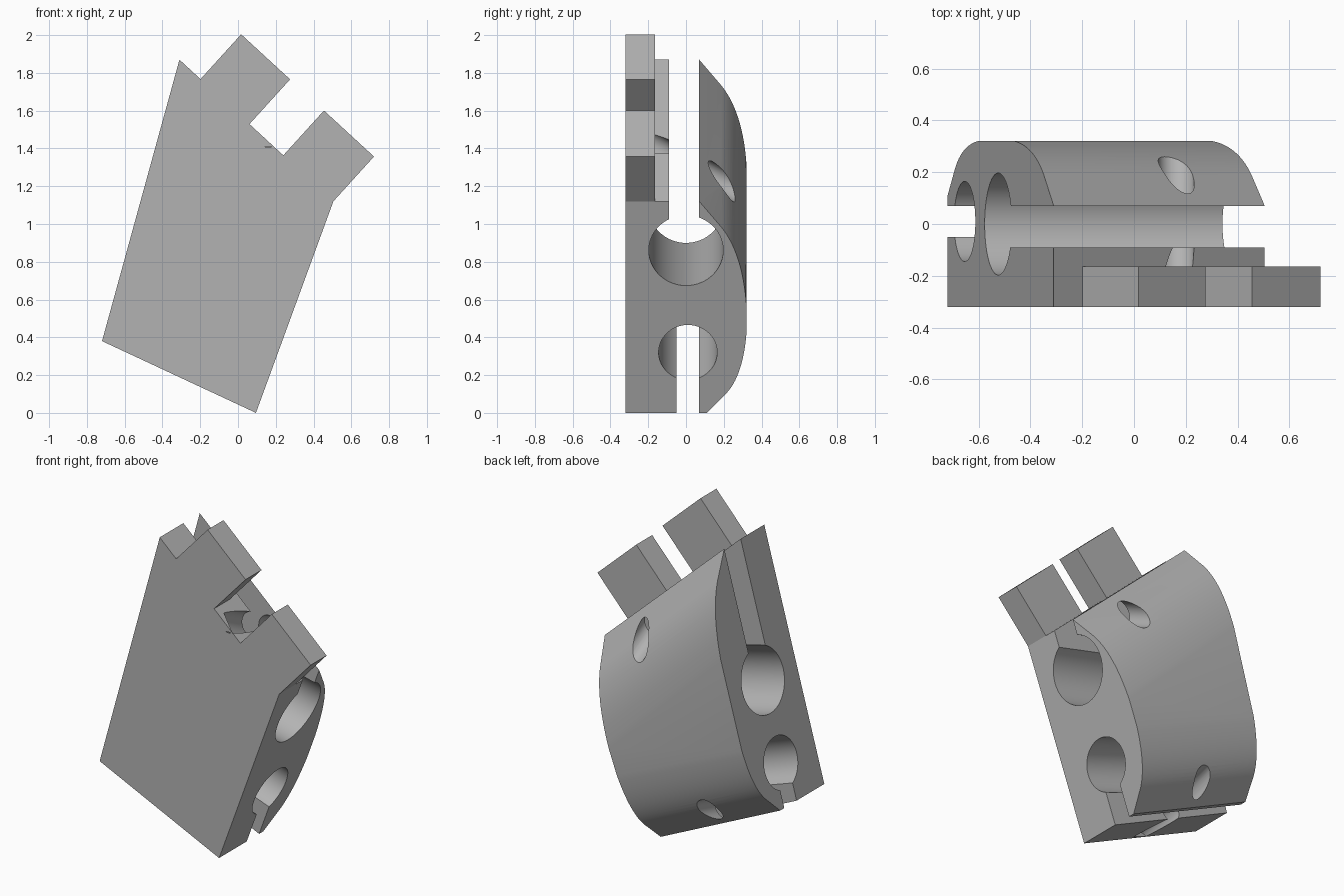
import bpy, bmesh, math
from mathutils import Vector

cube = bpy.data.objects.get("Cube")
if cube:
    bpy.data.objects.remove(cube, do_unlink=True)

grey = bpy.data.materials.new("plain_grey")
grey.use_nodes = True
grey.diffuse_color = (0.45, 0.45, 0.45, 1)
grey.node_tree.nodes["Principled BSDF"].inputs["Base Color"].default_value = grey.diffuse_color


def loft(name, loop_a, loop_b):
    """Closed solid between two matching loops of points."""
    bm = bmesh.new()
    a = [bm.verts.new(p) for p in loop_a]
    b = [bm.verts.new(p) for p in loop_b]
    bm.faces.new(a)
    bm.faces.new(b)
    for i in range(len(a)):
        j = (i + 1) % len(a)
        bm.faces.new((a[i], a[j], b[j], b[i]))
    bmesh.ops.recalc_face_normals(bm, faces=bm.faces)
    mesh = bpy.data.meshes.new(name)
    bm.to_mesh(mesh)
    bm.free()
    mesh.materials.append(grey)
    obj = bpy.data.objects.new(name, mesh)
    bpy.context.collection.objects.link(obj)
    return obj


def prism(name, outline, y0, y1):
    """Outline in x and z, extruded along y."""
    return loft(name, [(x, y0, z) for x, z in outline], [(x, y1, z) for x, z in outline])


def rod(name, start, end, radius, extend=0.0, sides=48):
    """Cylinder between two points, optionally longer at both ends."""
    start, end = Vector(start), Vector(end)
    axis = (end - start).normalized()
    start, end = start - axis * extend, end + axis * extend
    side = axis.orthogonal().normalized()
    up = axis.cross(side)
    ring = [radius * (side * math.cos(t) + up * math.sin(t))
            for t in (2 * math.pi * i / sides for i in range(sides))]
    return loft(name, [start + r for r in ring], [end + r for r in ring])


def bezier(p, c, q, steps=14):
    p, c, q = Vector(p), Vector(c), Vector(q)
    return [p * (1 - t) ** 2 + c * 2 * t * (1 - t) + q * t * t
            for t in (i / steps for i in range(steps + 1))]


# Corners of the block in x and z
left_low, left_high = Vector((-0.72, 0.38)), Vector((-0.31, 1.87))
right_low, right_high = Vector((0.095, 0.0)), Vector((0.505, 1.12))
FRONT, BACK = -0.32, 0.32

# Rounded side profile: y and height from the lower or upper end
low_curve = [(FRONT, 0), (0.11, 0)] + bezier((0.2, 0.09), (0.3, 0.18), (BACK, 0.42))
high_curve = [(FRONT, 0), (0.07, 0)] + bezier((0.19, 0.14), (0.3, 0.28), (BACK, 0.55))


def side_loop(low, high):
    rise = high.y - low.y
    pts = [(y, h / rise) for y, h in low_curve]
    pts += [(y, 1 - h / rise) for y, h in reversed(high_curve)]
    loop = []
    for y, t in pts:
        p = low.lerp(high, t)
        loop.append((p.x, y, p.y))
    return loop


block = loft("clamp_block", side_loop(left_low, left_high), side_loop(right_low, right_high))

# Bores, clamping slots and slanted screw holes
cutters = [
    rod("large_bore", (-0.525, 0, 1.09), (0.41, 0, 0.86), 0.197, 0.3, 64),
    rod("small_bore", (-0.655, 0.01, 0.62), (0.212, 0.01, 0.32), 0.155, 0.3, 64),
    prism("upper_slot", [(-1, 1.207), (1, 0.715), (1, 2.2), (-1, 2.2)], -0.09, 0.07),
    prism("lower_slot", [(-1, 0.74), (1, 0.05), (1, -1), (-1, -1)], -0.05, 0.07),
    rod("upper_screw_hole", (0.16, -0.29, 1.47), (0.165, 0.5, 1.07), 0.07),
    rod("lower_screw_hole", (-0.31, -0.3, 0.165), (-0.31, 0.5, 0.4), 0.06),
]
bpy.context.view_layer.objects.active = block
for cutter in cutters:
    cutter.hide_render = True
    mod = block.modifiers.new(cutter.name, "BOOLEAN")
    mod.operation = "DIFFERENCE"
    mod.solver = "EXACT"
    mod.object = cutter
    bpy.ops.object.modifier_apply(modifier=mod.name)
    bpy.data.objects.remove(cutter, do_unlink=True)

# Two square tabs standing on the sloping top at the front
slope = right_high - left_high
outward = Vector((0.215, 0.237))
for name, a, b in (("upper_tab", 0.137, 0.455), ("lower_tab", 0.675, 1.0)):
    p, q = left_high + slope * a, left_high + slope * b
    prism(name, [p, q, q + outward, p + outward], FRONT, -0.165)

# Smooth curved surfaces, keep edges sharp
bpy.ops.object.select_all(action="DESELECT")
block.select_set(True)
bpy.context.view_layer.objects.active = block
bpy.ops.object.shade_smooth_by_angle(angle=math.radians(25))
